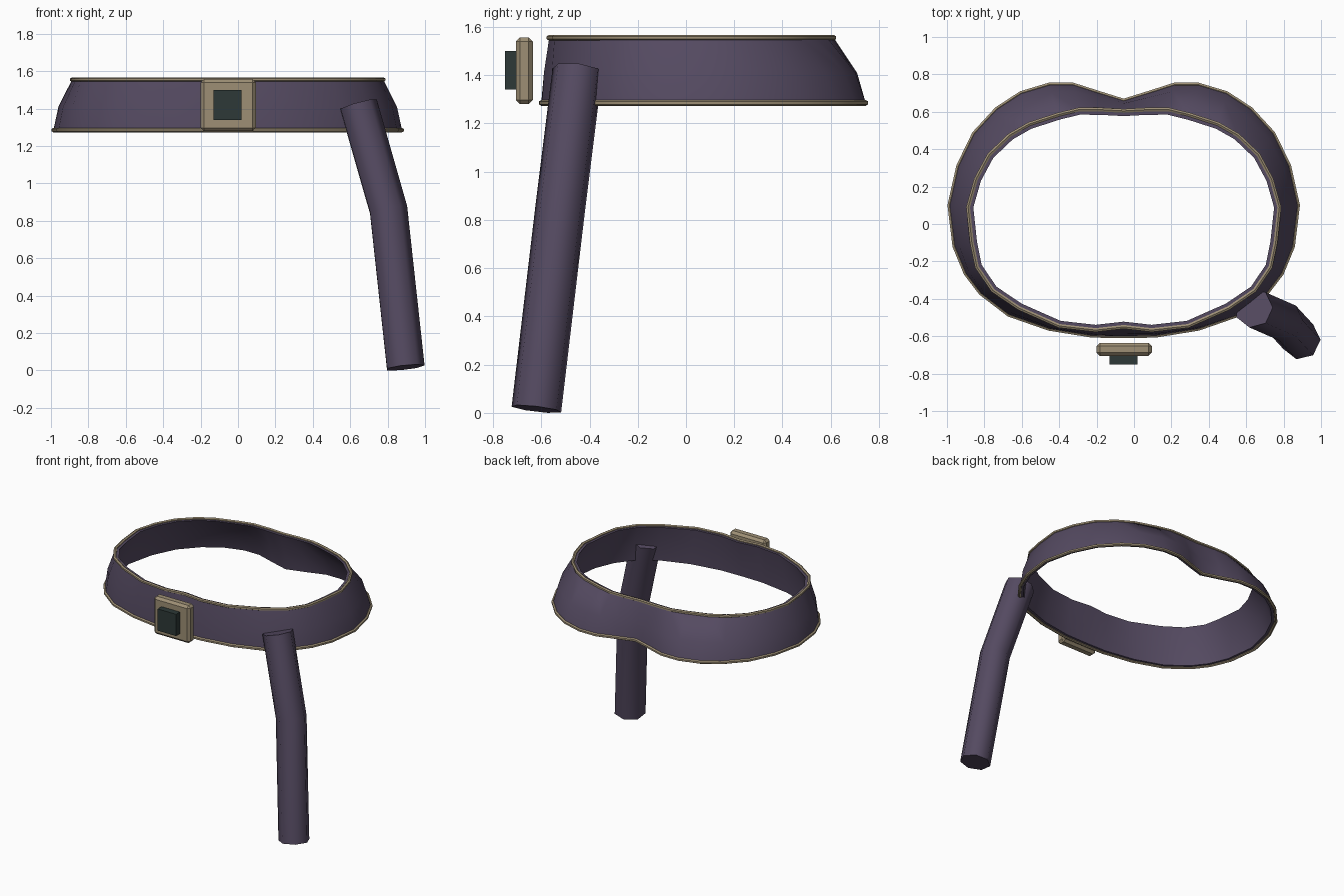
import bpy, bmesh, math
from mathutils import Vector

if "Cube" in bpy.data.objects:
    bpy.data.objects.remove(bpy.data.objects["Cube"])

CX = -0.055  # the belt's own mirror line


def material(name, rgb):
    m = bpy.data.materials.new(name)
    m.diffuse_color = (*rgb, 1)
    m.use_nodes = True
    m.node_tree.nodes["Principled BSDF"].inputs["Base Color"].default_value = m.diffuse_color
    return m


PURPLE = material("dusky purple", (0.089, 0.068, 0.119))
KHAKI = material("khaki trim", (0.34, 0.275, 0.178))
DARK = material("dark slate", (0.026, 0.040, 0.038))


def finish(name, bm, mat, angle=None):
    bmesh.ops.recalc_face_normals(bm, faces=bm.faces)
    me = bpy.data.meshes.new(name)
    bm.to_mesh(me)
    bm.free()
    ob = bpy.data.objects.new(name, me)
    bpy.context.collection.objects.link(ob)
    me.materials.append(mat)
    if angle:
        bpy.ops.object.select_all(action='DESELECT')
        ob.select_set(True)
        bpy.context.view_layer.objects.active = ob
        bpy.ops.object.shade_smooth_by_angle(angle=math.radians(angle))
    return ob


def bridge(bm, a, b):
    n = len(a)
    for i in range(n):
        bm.faces.new((a[i], a[(i + 1) % n], b[(i + 1) % n], b[i]))


def sweep(name, pts, radius, sides, mat, closed, angle):
    """Tube of regular sections along a path."""
    bm = bmesh.new()
    n = len(pts)
    rings = []
    for i, p in enumerate(pts):
        before = pts[i - 1] if closed or i > 0 else p
        after = pts[(i + 1) % n] if closed or i < n - 1 else p
        t = (after - before).normalized()
        ref = Vector((0, 0, 1)) if closed else Vector((1, 0, 0))
        u = (ref - t * ref.dot(t)).normalized()
        v = t.cross(u)
        rings.append([bm.verts.new(p + radius * (u * math.cos(k * math.tau / sides)
                                                 + v * math.sin(k * math.tau / sides)))
                      for k in range(sides)])
    for i in range(n if closed else n - 1):
        bridge(bm, rings[i], rings[(i + 1) % n])
    if not closed:
        bm.faces.new(rings[0])
        bm.faces.new(rings[-1])
    return finish(name, bm, mat, angle)


def block(name, x, y, z, bevel, mat):
    bm = bmesh.new()
    bmesh.ops.create_cube(bm, size=1)
    for v in bm.verts:
        v.co = [(lo + hi) / 2 + c * (hi - lo) for c, (lo, hi) in zip(v.co, (x, y, z))]
    if bevel:
        bmesh.ops.bevel(bm, geom=bm.edges[:], offset=bevel, segments=1, affect='EDGES')
    return finish(name, bm, mat)


# Half outlines from the back notch round to the front, as (offset from CX, y)
LOW = [(0, .66), (.13, .70), (.27, .745), (.40, .745), (.55, .70), (.68, .615),
       (.80, .485), (.885, .31), (.932, .10), (.905, -.12), (.845, -.265),
       (.765, -.37), (.615, -.485), (.40, -.56), (.17, -.597), (0, -.60)]
HIGH = [(0, .605), (.13, .612), (.24, .612), (.35, .585), (.505, .535), (.61, .475),
        (.72, .37), (.79, .24), (.832, .09), (.812, -.10), (.785, -.23),
        (.70, -.355), (.56, -.45), (.345, -.545), (.15, -.567), (0, -.55)]


def outline(half, z):
    full = half + [(-d, y) for d, y in half[-2:0:-1]]
    return [Vector((CX + d, y, z)) for d, y in full]


low, high = outline(LOW, 1.285), outline(HIGH, 1.555)
mid = [a.lerp(b, 0.27) for a, b in zip(low, high)]
for p in mid:
    p.z = 1.41


def inward(ring, amount):
    out = []
    for i, p in enumerate(ring):
        t = (ring[(i + 1) % len(ring)] - ring[i - 1]).normalized()
        out.append(p + Vector((t.y, -t.x, 0)) * amount)  # path runs clockwise
    return out


# Belt band: outer and inner walls joined at both edges
bm = bmesh.new()
loops = [low, mid, high] + [inward(r, 0.028) for r in (high, mid, low)]
loops = [[bm.verts.new(p) for p in r] for r in loops]
for i in range(6):
    bridge(bm, loops[i], loops[(i + 1) % 6])
finish("belt_band", bm, PURPLE, 50)

# Piping on both edges
sweep("lower_trim", low, 0.012, 6, KHAKI, True, 40)
sweep("upper_trim", high, 0.012, 6, KHAKI, True, 40)

# Buckle plate and its centre stud
block("buckle_plate", (-.20, .095), (-.705, -.635), (1.28, 1.557), .017, KHAKI)
block("buckle_stud", (-.13, .02), (-.75, -.69), (1.34, 1.50), 0, DARK)

# Hanging belt end
sweep("hanging_strap", [Vector((.64, -.45, 1.42)), Vector((.80, -.52, .86)),
                        Vector((.892, -.62, .016))], 0.106, 7, PURPLE, False, 60)
